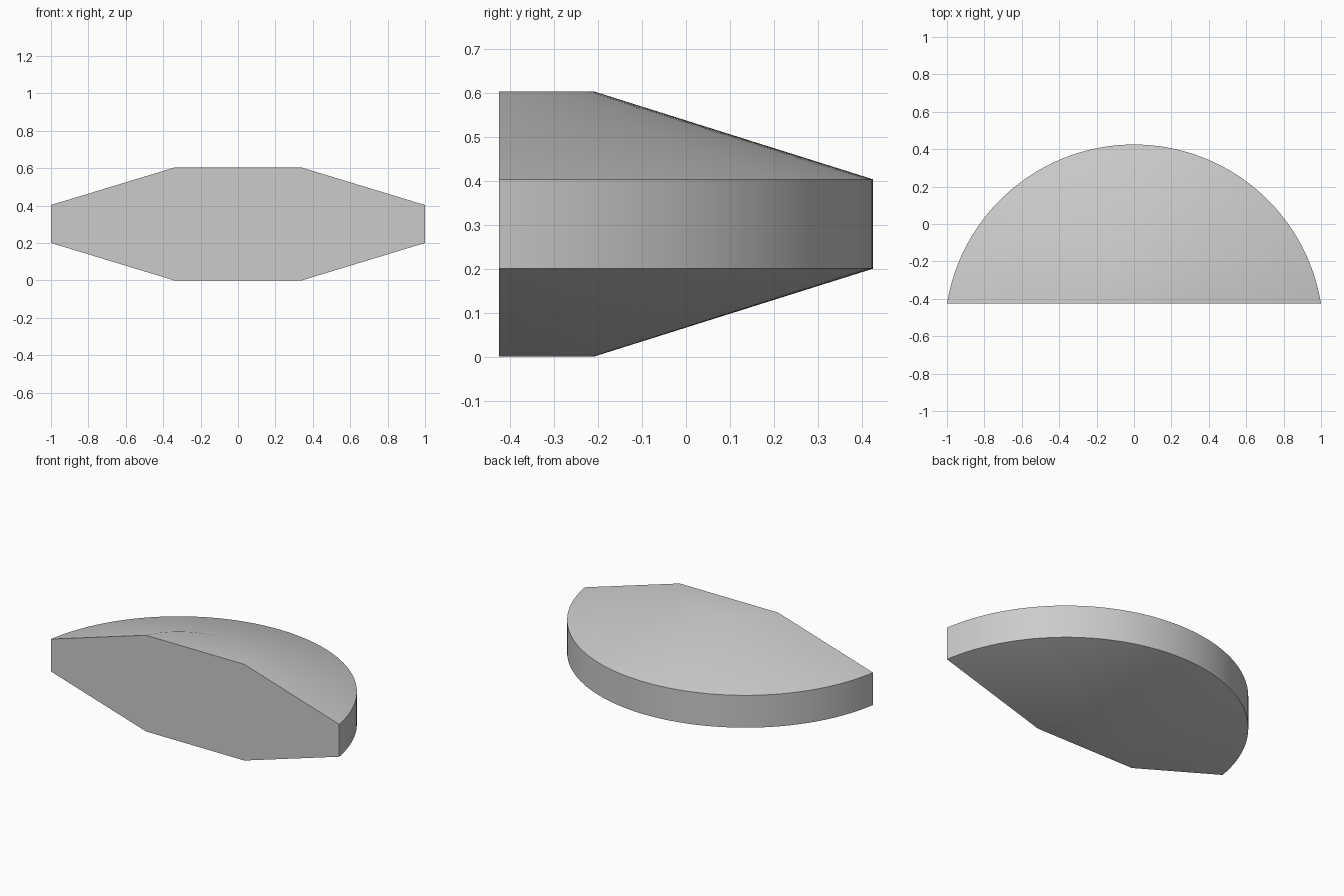
import bpy, bmesh, math

cube = bpy.data.objects.get("Cube")
if cube:
    bpy.data.objects.remove(cube, do_unlink=True)

FRONT, BACK = -0.425, 0.425   # flat front plane and rear of the arc
CENTRE = -0.588               # shared arc centre, just ahead of the cut
SEGMENTS = 64


def arc(bm, radius, z):
    """Arc around the shared centre, ending on the front plane."""
    start = math.asin((FRONT - CENTRE) / radius)
    sweep = math.pi - 2 * start
    angles = [start + sweep * i / SEGMENTS for i in range(SEGMENTS + 1)]
    return [bm.verts.new((radius * math.cos(a), CENTRE + radius * math.sin(a), z))
            for a in angles]


grey = bpy.data.materials.new("light_grey")
grey.use_nodes = True
colour = (0.6, 0.6, 0.6, 1)
grey.diffuse_color = colour
grey.node_tree.nodes["Principled BSDF"].inputs["Base Color"].default_value = colour

# Stacked arcs: small flat base, wide vertical rim, small flat top
bm = bmesh.new()
outer = BACK - CENTRE
inner = -0.21 - CENTRE
rings = [arc(bm, r, z) for r, z in ((inner, 0), (outer, 0.2), (outer, 0.403), (inner, 0.603))]
for low, high in zip(rings, rings[1:]):
    for i in range(SEGMENTS):
        bm.faces.new((low[i], low[i + 1], high[i + 1], high[i]))

# Flat base, top and front face
bm.faces.new(rings[0])
bm.faces.new(rings[-1])
bm.faces.new([r[0] for r in rings] + [r[-1] for r in reversed(rings)])
bmesh.ops.recalc_face_normals(bm, faces=bm.faces)

mesh = bpy.data.meshes.new("bevelled_half_disc")
bm.to_mesh(mesh)
bm.free()
mesh.materials.append(grey)
disc = bpy.data.objects.new("bevelled_half_disc", mesh)
bpy.context.collection.objects.link(disc)

# Smooth curved walls with sharp rim and front edges
bpy.ops.object.select_all(action='DESELECT')
disc.select_set(True)
bpy.context.view_layer.objects.active = disc
bpy.ops.object.shade_smooth_by_angle(angle=math.radians(30))
